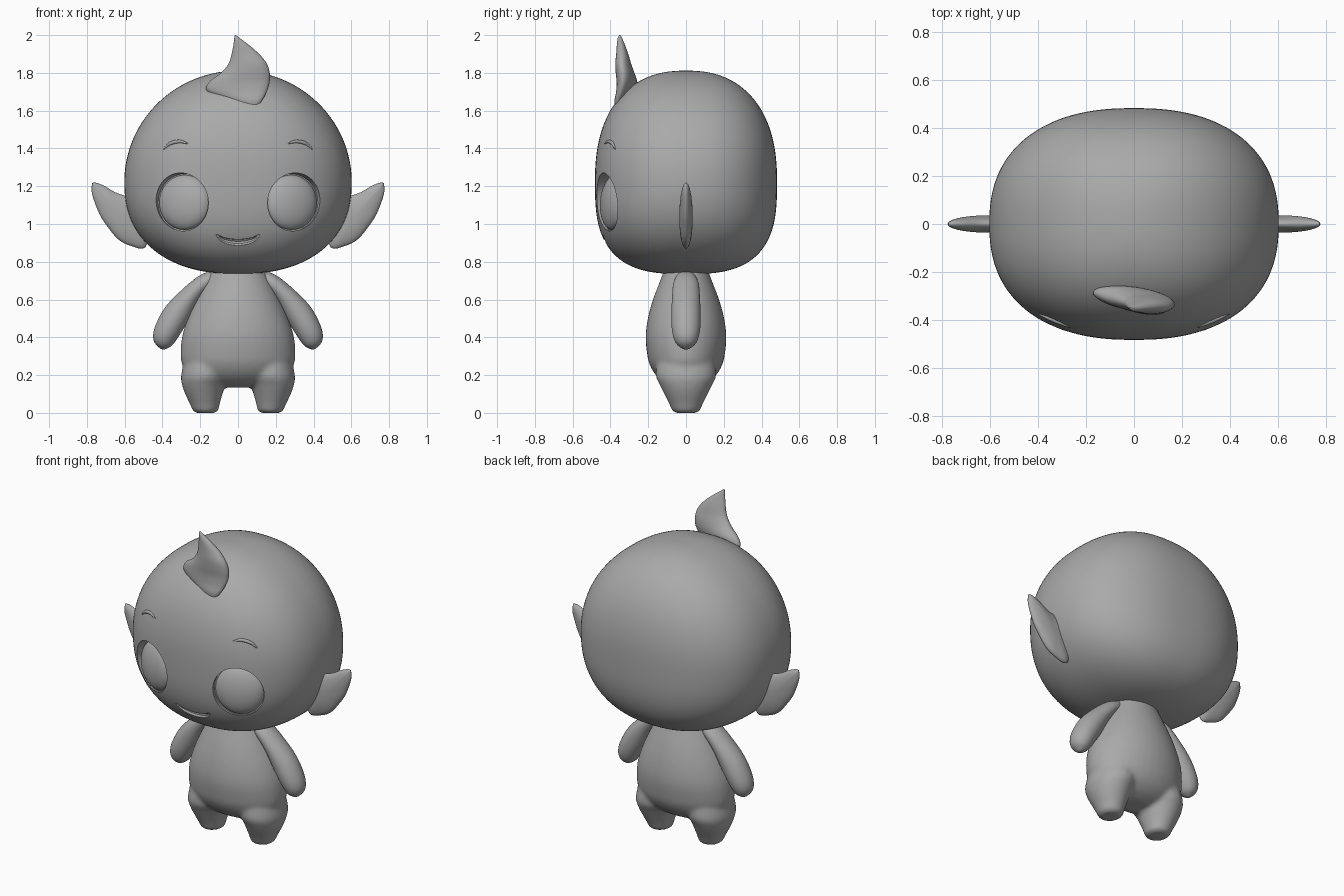
import bpy, bmesh, math
from mathutils import Vector, Matrix

if "Cube" in bpy.data.objects:
    bpy.data.objects.remove(bpy.data.objects["Cube"])

grey = bpy.data.materials.new("soft grey")
grey.diffuse_color = (0.40, 0.40, 0.40, 1)
grey.use_nodes = True
grey.node_tree.nodes["Principled BSDF"].inputs["Base Color"].default_value = grey.diffuse_color


def finish(name, bm, angle=40):
    bmesh.ops.recalc_face_normals(bm, faces=bm.faces)
    me = bpy.data.meshes.new(name)
    bm.to_mesh(me)
    bm.free()
    me.materials.append(grey)
    ob = bpy.data.objects.new(name, me)
    bpy.context.collection.objects.link(ob)
    smooth(ob, angle)
    return ob


def select(ob):
    bpy.ops.object.select_all(action='DESELECT')
    ob.select_set(True)
    bpy.context.view_layer.objects.active = ob


def smooth(ob, angle=40):
    select(ob)
    bpy.ops.object.shade_smooth_by_angle(angle=math.radians(angle))


def apply_all(ob):
    select(ob)
    for m in list(ob.modifiers):
        bpy.ops.object.modifier_apply(modifier=m.name)


def skin(bm, rings):
    """Bridge vertex rings and close both ends."""
    rows = [[bm.verts.new(p) for p in r] for r in rings]
    n = len(rows[0])
    for a, b in zip(rows, rows[1:]):
        for i in range(n):
            bm.faces.new((a[i], a[(i + 1) % n], b[(i + 1) % n], b[i]))
    bm.faces.new(rows[0])
    bm.faces.new(rows[-1])


def spline(rows, steps):
    """Catmull-Rom through rows of numbers."""
    out = []
    for i in range(len(rows) - 1):
        p = [rows[max(0, min(len(rows) - 1, i + k))] for k in (-1, 0, 1, 2)]
        for s in range(steps):
            t = s / steps
            out.append([0.5 * (2 * b + (c - a) * t + (2 * a - 5 * b + 4 * c - d) * t * t
                               + (3 * b - a - 3 * c + d) * t ** 3) for a, b, c, d in zip(*p)])
    return out + [list(rows[-1])]


def loft(bm, rows, steps=5, n=40):
    """Each row: left x,y,z, right x,y,z, half depth."""
    rings = []
    for r in spline(rows, steps):
        l, q, ry = Vector(r[:3]), Vector(r[3:6]), max(r[6], 0.001)
        c, u = (l + q) / 2, (q - l) / 2
        rings.append([c + u * math.cos(a) + Vector((0, ry * math.sin(a), 0))
                      for a in (2 * math.pi * i / n for i in range(n))])
    skin(bm, rings)


# ---- head: superellipsoid, flatter underneath ----
ZC, A, B, N = 1.222, 0.602, 0.482, 2.35


def head_size(z):
    up = z > ZC
    s = min(1, abs(z - ZC) / (0.59 if up else 0.487))
    na, nb = (2.0, 2.35) if up else (2.3, 2.9)
    return A * (1 - s ** na) ** (1 / na), B * (1 - s ** nb) ** (1 / nb)


def head_y(x, z):
    a, b = head_size(z)
    return -b * (1 - min(1, abs(x) / a) ** N) ** (1 / N)


def spow(v, e):
    return math.copysign(abs(v) ** e, v)


bm = bmesh.new()
rings = []
for k in range(1, 72):
    s = math.sin(-math.pi / 2 + math.pi * k / 72)
    z = ZC + s * (0.59 if s > 0 else 0.487)
    a, b = head_size(z)
    rings.append([(a * spow(math.cos(t), 2 / N), b * spow(math.sin(t), 2 / N), z)
                  for t in (2 * math.pi * i / 112 for i in range(112))])
skin(bm, rings)
head = finish("head", bm)


def tube(name, pts, radius):
    """Tapered tube lying on the face."""
    bm = bmesh.new()
    path = [Vector((x, head_y(x, z), z)) for x, z in spline(pts, 8)]
    rings = []
    for i, p in enumerate(path):
        d = (path[min(i + 1, len(path) - 1)] - path[max(i - 1, 0)]).normalized()
        u = d.cross(Vector((0, 1, 0))).normalized()
        v = d.cross(u)
        r = radius * math.sin(math.pi * (0.06 + 0.88 * i / (len(path) - 1)))
        rings.append([p + (u * math.cos(t) + v * math.sin(t)) * r
                      for t in (math.pi * j / 5 for j in range(10))])
    skin(bm, rings)
    return finish(name, bm)


def carve(cutter):
    m = head.modifiers.new("carve", 'BOOLEAN')
    m.operation, m.solver, m.object = 'DIFFERENCE', 'EXACT', cutter
    apply_all(head)
    bpy.data.objects.remove(cutter)


# ---- eyes: carved sockets with domed eyeballs ----
for side, label in ((-1, "left"), (1, "right")):
    x, z = side * 0.302, 1.118
    place = (Matrix.Translation((x, head_y(x, z), z)) @ Matrix.Rotation(side * math.radians(20), 4, 'Z')
             @ Matrix.Rotation(math.radians(-4), 4, 'X') @ Matrix.Rotation(side * math.radians(14), 4, 'Y'))
    bm = bmesh.new()
    skin(bm, [[place @ Vector((0.148 * math.cos(t), y, 0.152 * math.sin(t)))
               for t in (2 * math.pi * i / 56 for i in range(56))] for y in (-0.15, 0.055)])
    carve(finish("socket_cutter", bm))
    bm = bmesh.new()
    bmesh.ops.create_uvsphere(bm, u_segments=48, v_segments=32, radius=1)
    bmesh.ops.transform(bm, verts=bm.verts, matrix=place @ Matrix.Translation((0, 0.06, 0))
                        @ Matrix.Diagonal((0.142, 0.062, 0.146, 1)))
    finish(label + "_eyeball", bm)
    # brow ridge
    tube(label + "_brow", [(side * 0.395, 1.395), (side * 0.36, 1.425), (side * 0.31, 1.437),
                           (side * 0.265, 1.425)], 0.010)

# ---- mouth groove ----
carve(tube("mouth_cutter", [(-0.115, 0.945), (-0.075, 0.915), (0, 0.902), (0.075, 0.915), (0.115, 0.945)], 0.019))
smooth(head, 35)

# ---- ears: lens-shaped leaves ----
outline = [(0.772, 1.218), (0.773, 1.16), (0.735, 1.055), (0.69, 0.985), (0.635, 0.92), (0.57, 0.885),
           (0.49, 0.877), (0.47, 1.0), (0.52, 1.13), (0.59, 1.148), (0.65, 1.168), (0.71, 1.203), (0.75, 1.218)]
edge = spline(outline + outline[:1], 4)[:-1]
for side, label in ((-1, "left"), (1, "right")):
    bm = bmesh.new()
    rings = []
    for k in range(1, 18):
        t = math.pi * k / 18
        s = math.sin(t)
        rings.append([(side * (0.61 + (x - 0.61) * s), -0.036 * math.cos(t), 1.03 + (z - 1.03) * s)
                      for x, z in edge])
    skin(bm, rings)
    finish(label + "_ear", bm, 60)

# ---- hair tuft: curled flame ----
bm = bmesh.new()
loft(bm, [(0.06, -0.36, 1.60, 0.09, -0.36, 1.60, 0.01),
          (-0.04, -0.33, 1.65, 0.125, -0.36, 1.65, 0.03),
          (-0.16, -0.29, 1.70, 0.152, -0.345, 1.70, 0.045),
          (-0.155, -0.29, 1.75, 0.167, -0.335, 1.75, 0.05),
          (-0.09, -0.31, 1.80, 0.168, -0.335, 1.80, 0.048),
          (-0.05, -0.325, 1.85, 0.152, -0.34, 1.85, 0.041),
          (-0.034, -0.335, 1.90, 0.112, -0.34, 1.90, 0.032),
          (-0.024, -0.345, 1.95, 0.055, -0.345, 1.95, 0.021),
          (-0.02, -0.35, 1.985, 0.008, -0.35, 1.985, 0.011),
          (-0.017, -0.35, 2.0, -0.011, -0.35, 2.0, 0.003)])
finish("hair_tuft", bm, 60)

# ---- body: torso and legs fused ----
bm = bmesh.new()
loft(bm, [(-w, 0, z, w, 0, z, d) for z, w, d in
          ((0.135, 0.10, 0.06), (0.16, 0.20, 0.115), (0.20, 0.265, 0.16), (0.25, 0.293, 0.19),
           (0.30, 0.304, 0.204), (0.40, 0.297, 0.214), (0.50, 0.267, 0.202), (0.60, 0.222, 0.175),
           (0.70, 0.172, 0.137), (0.80, 0.12, 0.10))])
for side in (-1, 1):
    loft(bm, [(side * c - w, 0, z, side * c + w, 0, z, d) for z, c, w, d in
              ((0, 0.172, 0.05, 0.055), (0.012, 0.172, 0.067, 0.073), (0.05, 0.176, 0.08, 0.09),
               (0.10, 0.181, 0.099, 0.115), (0.15, 0.182, 0.115, 0.14), (0.20, 0.173, 0.128, 0.16),
               (0.30, 0.15, 0.13, 0.15))])
body = finish("body", bm)
m = body.modifiers.new("fuse", 'REMESH')
m.mode, m.voxel_size = 'VOXEL', 0.012
m = body.modifiers.new("soften", 'SMOOTH')
m.factor, m.iterations = 0.5, 6
apply_all(body)
smooth(body, 60)

# ---- arms: tapered, hanging outwards ----
for side, label in ((-1, "left"), (1, "right")):
    bm = bmesh.new()
    loft(bm, [(side * xi, 0, zi, side * xo, 0, zo, d) for xi, zi, xo, zo, d in
              ((0.10, 0.68, 0.14, 0.755, 0.05), (0.165, 0.64, 0.215, 0.72, 0.068),
               (0.215, 0.575, 0.31, 0.64, 0.074), (0.255, 0.50, 0.385, 0.56, 0.077),
               (0.295, 0.435, 0.432, 0.475, 0.076), (0.325, 0.388, 0.449, 0.415, 0.067),
               (0.352, 0.355, 0.442, 0.373, 0.049), (0.383, 0.338, 0.417, 0.345, 0.02),
               (0.397, 0.336, 0.403, 0.337, 0.004))])
    finish(label + "_arm", bm, 60)
